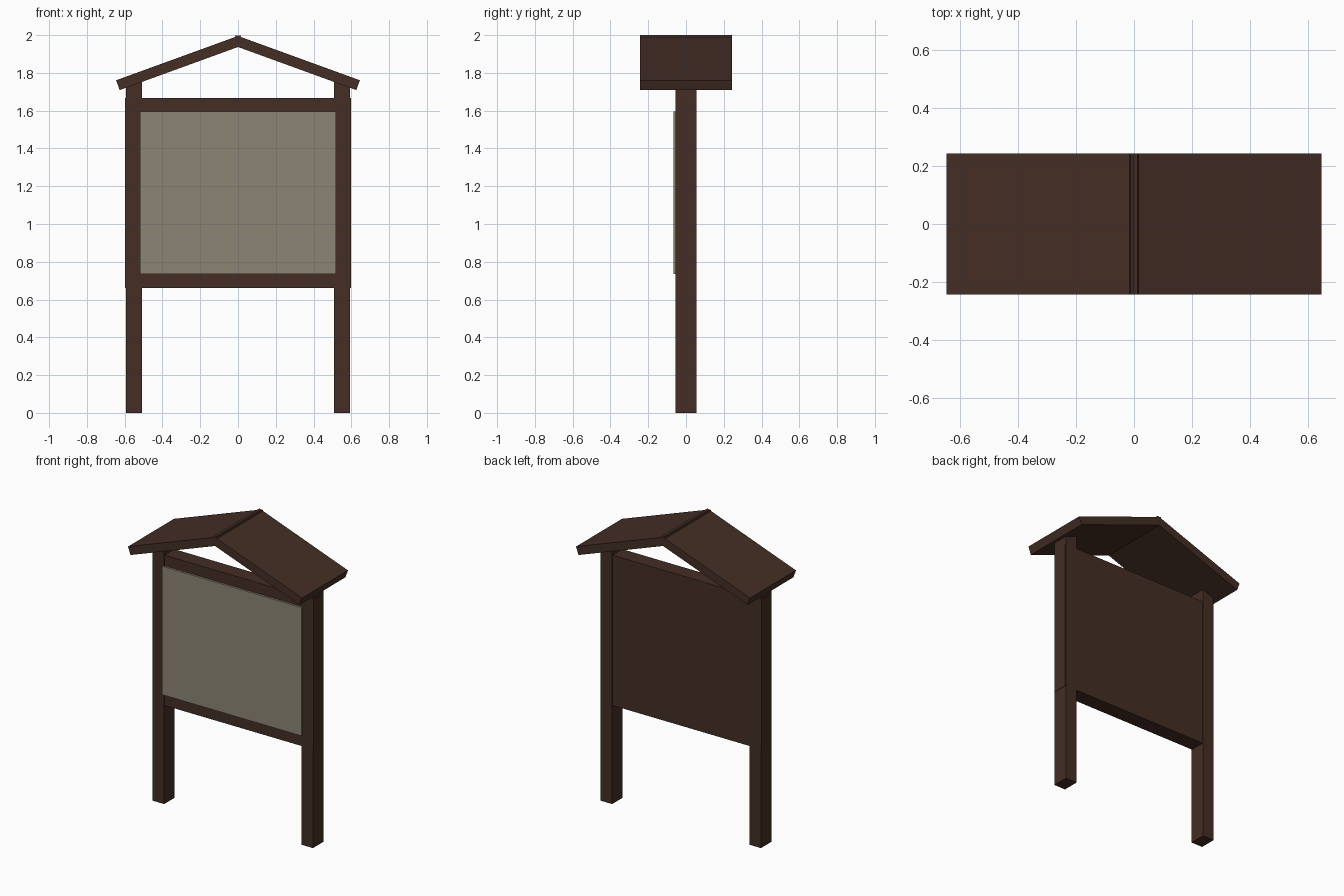
import bpy, math
from mathutils import Matrix, Vector

if "Cube" in bpy.data.objects:
    bpy.data.objects.remove(bpy.data.objects["Cube"])


def material(name, color):
    m = bpy.data.materials.new(name)
    m.diffuse_color = (*color, 1)
    m.use_nodes = True
    m.node_tree.nodes["Principled BSDF"].inputs["Base Color"].default_value = m.diffuse_color
    return m


wood = material("dark_brown_wood", (0.058, 0.027, 0.018))
paper = material("olive_grey_panel", (0.26, 0.235, 0.175))


def box(name, lo, hi, mat, matrix=None):
    """Axis-aligned box between two corners, optionally transformed."""
    bpy.ops.mesh.primitive_cube_add(size=1)
    ob = bpy.context.object
    ob.name = name
    lo, hi = Vector(lo), Vector(hi)
    place = Matrix.Translation((lo + hi) / 2) @ Matrix.Diagonal((*(hi - lo), 1))
    ob.data.transform((matrix or Matrix()) @ place)
    ob.data.materials.append(mat)
    return ob


# Backing board, running through the posts
box("backing_board", (-0.597, -0.052, 0.66), (0.597, 0.052, 1.667), wood)

# Notice panel on the front
box("notice_panel", (-0.518, -0.066, 0.735), (0.518, -0.04, 1.595), paper)

SLOPE = math.radians(20)
LENGTH = 0.657 / math.cos(SLOPE)
for side, s in (("left", -1), ("right", 1)):
    # Post
    x0, x1 = sorted((s * 0.509, s * 0.594))
    box(side + "_post", (x0, -0.055, 0), (x1, 0.055, 1.755), wood)
    # Roof slab, crossing slightly past the ridge
    u0, u1 = sorted((0, s * LENGTH))
    place = Matrix.Translation((-s * 0.012, 0, 2)) @ Matrix.Rotation(s * SLOPE, 4, "Y")
    box(side + "_roof_slab", (u0, -0.243, -0.055), (u1, 0.243, 0), wood, place)
